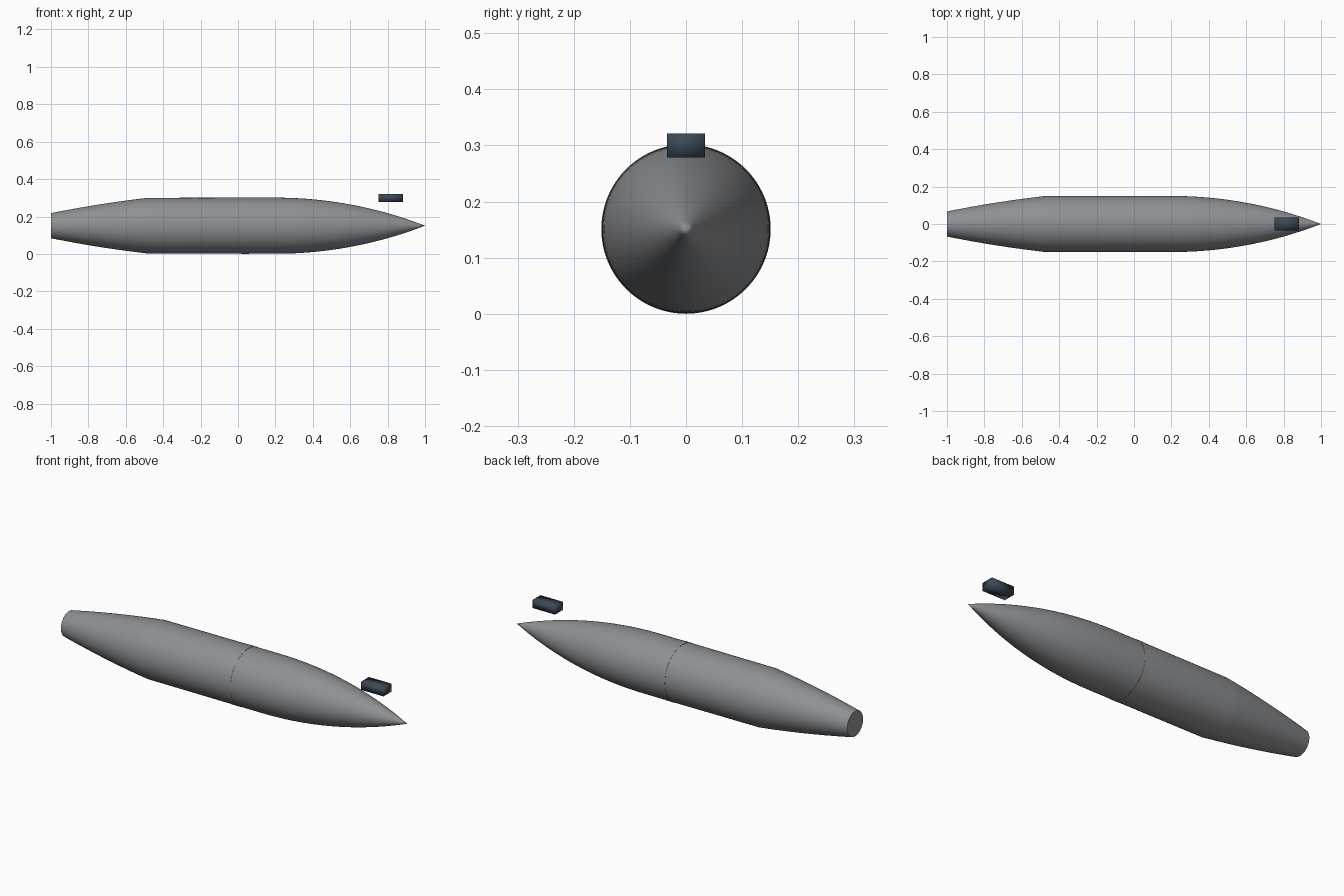
import bpy, bmesh, math

if "Cube" in bpy.data.objects:
    bpy.data.objects.remove(bpy.data.objects["Cube"])

AXIS_Z = 0.151
SEG = 96


def material(name, rgb):
    m = bpy.data.materials.new(name)
    m.diffuse_color = (*rgb, 1)
    m.use_nodes = True
    m.node_tree.nodes["Principled BSDF"].inputs["Base Color"].default_value = m.diffuse_color
    return m


steel = material("steel grey", (0.27, 0.285, 0.30))
slate = material("dark slate", (0.045, 0.065, 0.09))
bronze = material("dull bronze", (0.20, 0.16, 0.08))


def finish(bm, name, mats):
    bmesh.ops.recalc_face_normals(bm, faces=bm.faces)
    me = bpy.data.meshes.new(name)
    bm.to_mesh(me)
    bm.free()
    for m in mats:
        me.materials.append(m)
    ob = bpy.data.objects.new(name, me)
    bpy.context.collection.objects.link(ob)
    return ob


def smooth(ob, angle):
    bpy.ops.object.select_all(action='DESELECT')
    ob.select_set(True)
    bpy.context.view_layer.objects.active = ob
    bpy.ops.object.shade_smooth_by_angle(angle=math.radians(angle))


def lathe(name, profile, mats):
    """Revolve (x, radius) points around the long axis."""
    bm = bmesh.new()
    rings = []
    for x, r in profile:
        n = SEG if r > 1e-5 else 1
        rings.append([bm.verts.new((x, r * math.cos(2 * math.pi * i / SEG),
                                    AXIS_Z + r * math.sin(2 * math.pi * i / SEG)))
                      for i in range(n)])
    for a, b in zip(rings, rings[1:]):
        for i in range(SEG):
            j = (i + 1) % SEG
            quad = [a[i % len(a)], a[j % len(a)], b[j % len(b)], b[i % len(b)]]
            bm.faces.new(list(dict.fromkeys(quad)))
    return finish(bm, name, mats)


# Main body: flat tail disc, curved taper, straight middle, pointed ogive nose
R, L, START = 0.15, 0.8, 0.2
rho = (L * L + R * R) / (2 * R)
profile = [(-1.0, 0.0)]
for i in range(13):
    t = i / 12
    profile.append((-1 + 0.52 * t, 0.067 + 0.082 * (1.28 * t - 0.28 * t * t)))
profile.append((0.0, 0.15))
for i in range(25):
    d = L * i / 24
    r = math.sqrt(rho * rho - d * d) - (rho - R)
    profile.append((START + d, max(r, 0.0)))
body = lathe("body", profile, [steel])
smooth(body, 35)

# Slim raised band around the middle, with bronze side walls
band = lathe("middle_band", [(0.02, 0.147), (0.02, 0.151), (0.06, 0.151), (0.06, 0.147)],
             [steel, bronze])
for p in band.data.polygons:
    p.material_index = 1 if abs(p.normal.x) > 0.9 else 0
smooth(band, 35)

# Small block floating above the nose, softly shaded
bm = bmesh.new()
bmesh.ops.create_cube(bm, size=1)
for v in bm.verts:
    v.co = (0.817 + v.co.x * 0.133, v.co.y * 0.067, 0.30 + v.co.z * 0.043)
block = finish(bm, "floating_block", [slate])
for p in block.data.polygons:
    p.use_smooth = True
